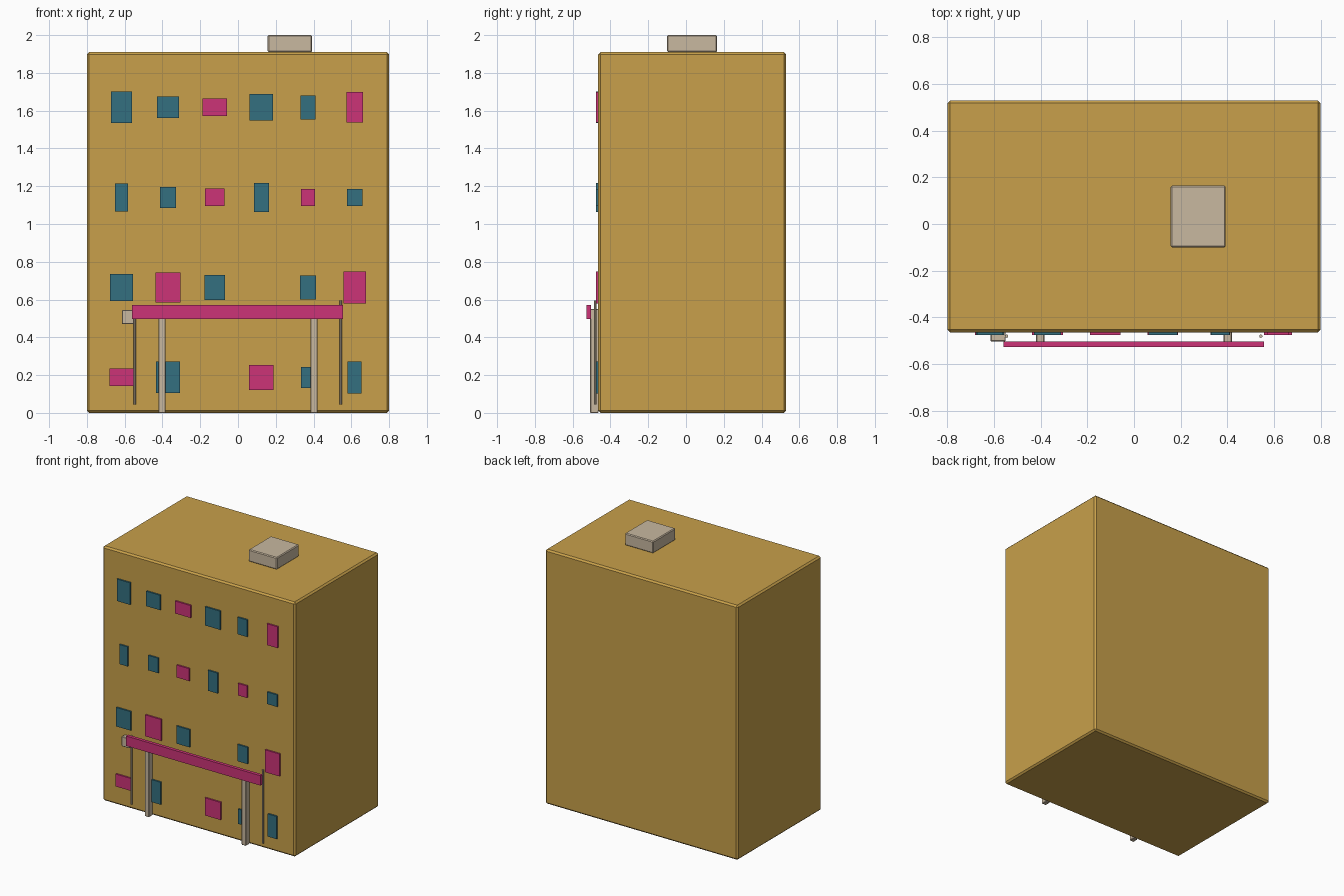
import bpy

old = bpy.data.objects.get("Cube")
if old:
    bpy.data.objects.remove(old, do_unlink=True)


def material(name, rgb):
    mat = bpy.data.materials.new(name)
    mat.use_nodes = True
    colour = (*rgb, 1)
    mat.diffuse_color = colour
    mat.node_tree.nodes["Principled BSDF"].inputs["Base Color"].default_value = colour
    return mat


ochre = material("ochre wall", (0.578, 0.352, 0.069))
teal = material("teal glass", (0.033, 0.162, 0.216))
pink = material("pink", (0.604, 0.033, 0.184))
beige = material("beige concrete", (0.578, 0.479, 0.352))


def box(name, mat, x, y, z, bevel=0):
    """Box spanning the (low, high) pairs x, y and z."""
    spans = (x, y, z)
    bpy.ops.mesh.primitive_cube_add(size=1, location=[(a + b) / 2 for a, b in spans])
    ob = bpy.context.object
    ob.name = name
    ob.scale = [b - a for a, b in spans]
    bpy.ops.object.transform_apply(location=False, rotation=False, scale=True)
    ob.data.materials.append(mat)
    if bevel:
        mod = ob.modifiers.new("chamfer", "BEVEL")
        mod.width = bevel
        mod.segments = 1
    return ob


WALL = -0.465

# Main block and rooftop unit
box("building_body", ochre, (-0.8, 0.8), (WALL, 0.53), (0, 1.91), 0.012)
box("rooftop_unit", beige, (0.157, 0.393), (-0.1, 0.165), (1.91, 2.0), 0.006)

# Windows by storey: (column, width, height, material)
storeys = {
    1.618: [(0, .11, .165, teal), (1, .115, .112, teal), (2, .13, .093, pink),
            (3, .124, .14, teal), (4, .08, .127, teal), (5, .088, .16, pink)],
    1.141: [(0, .068, .147, teal), (1, .083, .112, teal), (2, .104, .093, pink),
            (3, .08, .153, teal), (4, .073, .09, pink), (5, .082, .09, teal)],
    0.664: [(0, .122, .142, teal), (1, .132, .16, pink), (2, .108, .132, teal),
            (4, .083, .125, teal), (5, .118, .168, pink)],
    0.188: [(0, .127, .093, pink), (1, .126, .168, teal), (3, .13, .132, pink),
            (4, .075, .11, teal), (5, .074, .17, teal)],
}
for level, (z, row) in enumerate(storeys.items()):
    for col, w, h, mat in row:
        x = (col - 2.5) * 0.247
        box(f"window_{level}_{col}", mat, (x - w / 2, x + w / 2),
            (WALL - 0.012, WALL + 0.005), (z - h / 2, z + h / 2))

# Entrance: fascia beam, side posts and wall box
box("entrance_fascia", pink, (-0.56, 0.557), (-0.528, -0.503), (0.498, 0.572))
for side, x in (("right", -0.402), ("left", 0.402)):
    box(f"{side}_post", beige, (x - 0.018, x + 0.018), (-0.507, WALL + 0.002), (0, 0.55), 0.003)
box("wall_box", beige, (-0.615, -0.55), (-0.503, WALL + 0.002), (0.471, 0.544), 0.003)

# Thin drain pipes
for side, x, top in (("right", -0.546, 0.56), ("left", 0.544, 0.594)):
    bpy.ops.mesh.primitive_cylinder_add(vertices=10, radius=0.007, depth=top - 0.045,
                                        location=(x, -0.481, (top + 0.045) / 2))
    pipe = bpy.context.object
    pipe.name = f"{side}_pipe"
    pipe.data.materials.append(beige)
    bpy.ops.object.shade_smooth_by_angle()
